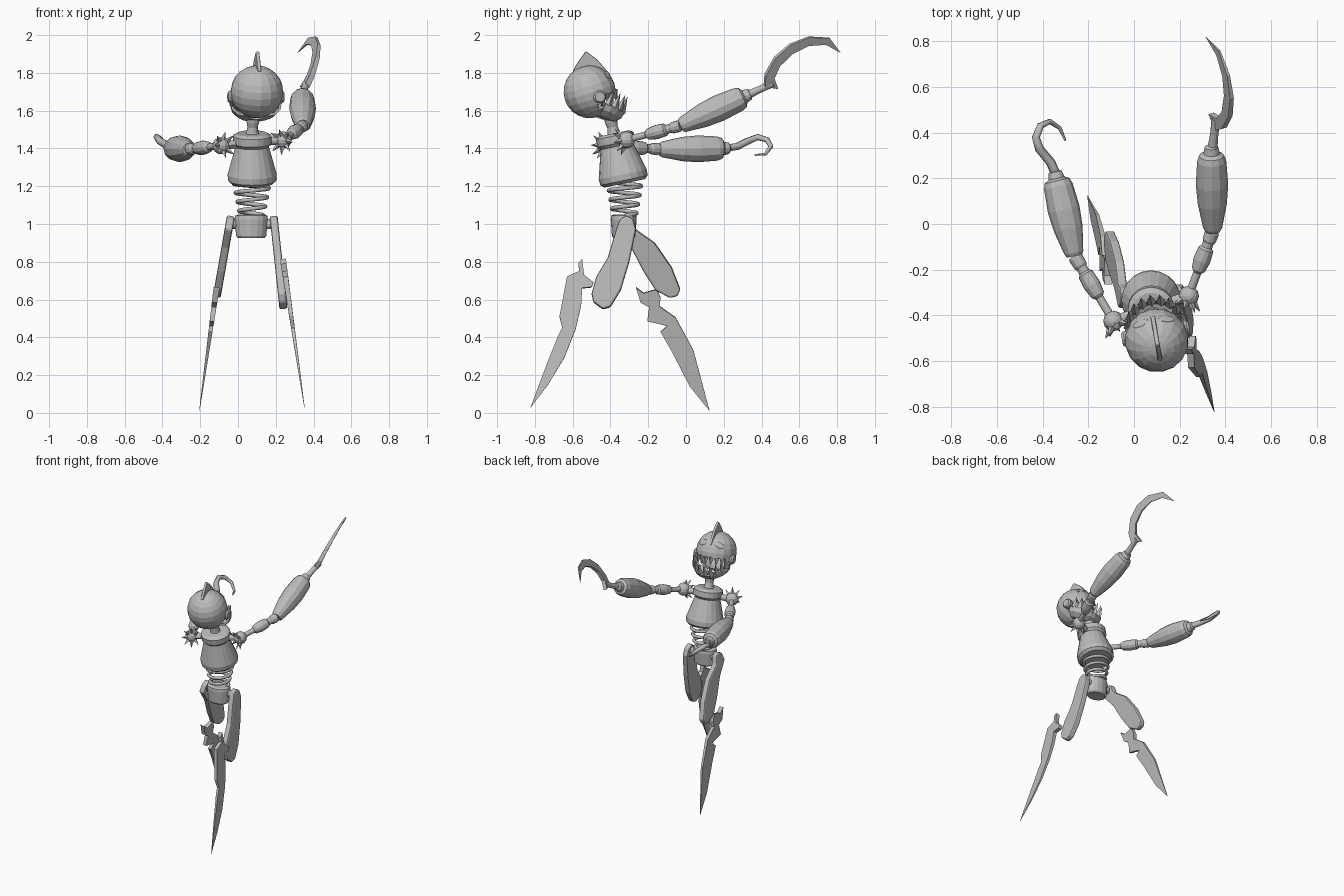
import bpy, bmesh
from math import sin, cos, pi, radians
from mathutils import Vector, Matrix

if "Cube" in bpy.data.objects:
    bpy.data.objects.remove(bpy.data.objects["Cube"])

GREY = (0.5, 0.5, 0.5, 1)
grey = bpy.data.materials.new("plain grey")
grey.use_nodes = True
grey.diffuse_color = GREY
grey.node_tree.nodes["Principled BSDF"].inputs["Base Color"].default_value = GREY


def finish(name, bm, matrix=None, shell=0, bevel=0, smooth=False):
    """Turn a bmesh into a named object, with optional shell thickness or bevel."""
    if not shell:
        bmesh.ops.recalc_face_normals(bm, faces=bm.faces)
    mesh = bpy.data.meshes.new(name)
    bm.to_mesh(mesh)
    bm.free()
    obj = bpy.data.objects.new(name, mesh)
    bpy.context.collection.objects.link(obj)
    mesh.materials.append(grey)
    if matrix:
        obj.matrix_world = matrix
    if shell:
        mod = obj.modifiers.new("shell", "SOLIDIFY")
        mod.thickness = shell
    if bevel:
        mod = obj.modifiers.new("bevel", "BEVEL")
        mod.width = bevel
        mod.segments = 2
    return obj


def add_lathe(bm, start, end, profile, sides, squash=1):
    """Turn (fraction, radius) pairs around the axis from start to end."""
    start, end = Vector(start), Vector(end)
    axis = end - start
    turn = axis.to_track_quat("Z", "Y").to_matrix()
    rings = []
    for t, r in profile:
        centre = start + axis * t
        rings.append([bm.verts.new(centre + turn @ Vector(
            (r * cos(2 * pi * i / sides), squash * r * sin(2 * pi * i / sides), 0)))
            for i in range(sides)])
    for low, high in zip(rings, rings[1:]):
        for i in range(sides):
            j = (i + 1) % sides
            bm.faces.new((low[i], low[j], high[j], high[i]))
    bm.faces.new(rings[0])
    bm.faces.new(rings[-1])


def lathe(name, start, end, profile, sides=12, squash=1):
    bm = bmesh.new()
    add_lathe(bm, start, end, profile, sides, squash)
    return finish(name, bm)


def plate(name, outline, plane, thick, tip=None, bevel=0):
    """Flat plate from a (y, z) outline lying on x = a + b*y + c*z, thinning to a tip."""
    a, b, c = plane
    normal = Vector((1, -b, -c)).normalized()
    far = max((Vector(p) - Vector(tip)).length for p in outline) if tip else 1
    bm = bmesh.new()
    sides = []
    for sign in (1, -1):
        row = []
        for y, z in outline:
            k = 0.06 + 0.94 * (Vector((y, z)) - Vector(tip)).length / far if tip else 1
            p = Vector((a + b * y + c * z, y, z))
            row.append(bm.verts.new(p + normal * sign * k * thick / 2))
        sides.append(row)
        bm.faces.new(row)
    n = len(outline)
    for i in range(n):
        j = (i + 1) % n
        bm.faces.new((sides[0][i], sides[0][j], sides[1][j], sides[1][i]))
    return finish(name, bm, bevel=bevel)


def wire(name, points, radius, taper=None, resolution=2):
    """Round bar through points."""
    curve = bpy.data.curves.new(name, "CURVE")
    curve.dimensions = "3D"
    curve.bevel_depth = radius
    curve.bevel_resolution = resolution
    curve.use_fill_caps = True
    spline = curve.splines.new("POLY")
    spline.points.add(len(points) - 1)
    for i, p in enumerate(points):
        spline.points[i].co = (*p, 1)
        spline.points[i].radius = taper(i / (len(points) - 1)) if taper else 1
    curve.materials.append(grey)
    obj = bpy.data.objects.new(name, curve)
    bpy.context.collection.objects.link(obj)
    return obj


# Head: sphere with the mouth cut away, tipped back and turned a little
head = Matrix.Translation((.1, -.51, 1.7)) @ Matrix.Rotation(radians(10), 4, "Z") \
    @ Matrix.Rotation(radians(18), 4, "X")
R = .14
bm = bmesh.new()
bmesh.ops.create_uvsphere(bm, u_segments=16, v_segments=12, radius=R)
mouth = [f for f in bm.faces
         if f.calc_center_median().y > .02 and f.calc_center_median().z < -.03]
bmesh.ops.delete(bm, geom=mouth, context="FACES")
finish("head", bm, head, shell=.012)


def teeth(name, count, radius, base, height, width, matrix):
    bm = bmesh.new()
    for i in range(count):
        a = radians(-80 + 160 * i / (count - 1))
        p = Vector((radius * sin(a), radius * cos(a), base))
        add_lathe(bm, p, p + Vector((0, 0, height)), [(0, width), (1, .001)], 4)
    finish(name, bm, matrix)


teeth("upper_teeth", 10, .125, -.03, -.06, .02, head)

# Open lower jaw: a half bowl
jaw = Matrix.Translation((.095, -.45, 1.64)) @ Matrix.Rotation(radians(10), 4, "Z") \
    @ Matrix.Rotation(radians(-22), 4, "X")
bm = bmesh.new()
rows = [[bm.verts.new((r * sin(k * pi / 10), r * cos(k * pi / 10), z)) for k in range(-5, 6)]
        for r, z in ((.125, 0), (.12, -.03), (.095, -.055), (.04, -.065))]
for top, low in zip(rows, rows[1:]):
    for i in range(10):
        bm.faces.new((top[i], low[i], low[i + 1], top[i + 1]))
finish("jaw", bm, jaw, shell=.012)
teeth("lower_teeth", 9, .12, -.005, .085, .022, jaw)

# Ears and eyes mirrored across the head
for side, label in ((1, "left"), (-1, "right")):
    lathe(label + "_ear", head @ Vector((side * .115, .02, -.035)),
          head @ Vector((side * .15, .02, -.035)), [(0, .034), (.7, .034), (1, .026)])
    bm = bmesh.new()
    bmesh.ops.create_uvsphere(bm, u_segments=10, v_segments=6, radius=1)
    spot = Vector((side * .42, .8, .43)).normalized()
    place = head @ Matrix.Translation(spot * R * .98) \
        @ spot.to_track_quat("Z", "Y").to_matrix().to_4x4() \
        @ Matrix.Rotation(side * radians(20), 4, "Z") @ Matrix.Diagonal((.042, .02, .006, 1))
    finish(label + "_eye", bm, place)

plate("head_fin", [(-.6, 1.81), (-.57, 1.86), (-.53, 1.915), (-.47, 1.87), (-.4, 1.79),
                   (-.45, 1.76), (-.55, 1.76)], (.013, -.17, 0), .02, bevel=.006)

# Body
lathe("neck", (.075, -.375, 1.45), (.08, -.405, 1.58),
      [(0, .045), (.3, .032), (.5, .028), (.7, .034), (1, .034)])
lathe("torso", (.075, -.325, 1.215), (.075, -.38, 1.48),
      [(0, .11), (.06, .128), (.18, .13), (.45, .11), (.74, .088), (.8, .102),
       (.95, .102), (1, .08)], 20)
TURNS, STEPS = 3.75, 90
wire("waist_spring", [(.073 + (.062 + .036 * t) * cos(2 * pi * TURNS * t),
                       -.325 + (.062 + .03 * t) * sin(2 * pi * TURNS * t),
                       1.045 + .18 * t)
                      for t in (i / STEPS for i in range(STEPS + 1))], .011)
lathe("pelvis", (.07, -.33, .925), (.07, -.33, 1.05),
      [(0, .07), (.1, .08), (.8, .088), (.95, .085), (1, .07)], 16, .78)
lathe("hip_axle", (-.05, -.32, 1), (.2, -.32, 1), [(0, .026), (1, .026)])

# Legs: rounded thigh plates and jagged blade shins
hip = [(-.37, .97), (-.35, 1.025), (-.315, 1.045), (-.28, 1.025), (-.265, .97)]
plate("left_thigh", hip + [(-.3, .8), (-.345, .65), (-.4, .56), (-.44, .548), (-.49, .585),
                           (-.5, .63), (-.475, .72), (-.415, .82)],
      (.299, 0, -.106), .042, bevel=.01)
plate("right_thigh", hip + [(-.165, .9), (-.075, .77), (-.03, .655), (-.045, .62), (-.085, .61),
                            (-.16, .65), (-.225, .75), (-.29, .875)],
      (-.22, 0, .175), .042, bevel=.01)
plate("left_blade_shin",
      [(-.55, .815), (-.57, .79), (-.565, .75), (-.63, .72), (-.67, .51), (-.655, .45),
       (-.68, .4), (-.74, .25), (-.825, .025), (-.73, .15), (-.645, .29), (-.585, .44),
       (-.555, .57), (-.55, .66), (-.5, .665), (-.49, .69), (-.54, .73)],
      (.356, 0, -.145), .032, tip=(-.825, .025))
plate("right_blade_shin",
      [(-.265, .665), (-.225, .635), (-.155, .655), (-.135, .61), (-.14, .565), (-.055, .505),
       (.04, .33), (.125, .01), (.02, .14), (-.075, .325), (-.135, .43), (-.1, .46),
       (-.155, .475), (-.205, .485), (-.195, .56), (-.24, .585)],
      (-.206, 0, .14), .032, tip=(.125, .01))

# Arms: spiked shoulder, beaded upper arm, barrel forearm
arms = {"left": ((.24, -.315, 1.445), (.345, -.03, 1.52), (.34, .31, 1.675)),
        "right": ((-.09, -.425, 1.415), (-.26, -.14, 1.395), (-.34, .2, 1.4))}
for label, (shoulder, elbow, wrist) in arms.items():
    shoulder, elbow, wrist = Vector(shoulder), Vector(elbow), Vector(wrist)
    out = (elbow - shoulder).normalized()
    turn = out.to_track_quat("Z", "Y").to_matrix()
    bm = bmesh.new()
    bmesh.ops.create_uvsphere(bm, u_segments=12, v_segments=8, radius=.045,
                              matrix=Matrix.Translation(shoulder))
    for i in range(8):
        a = 2 * pi * i / 8
        spike = turn @ Vector((cos(a), sin(a), -.7)).normalized()
        add_lathe(bm, shoulder + spike * .03, shoulder + spike * .085,
                  [(0, .018), (1, .001)], 4)
    finish(label + "_spiked_shoulder", bm)
    lathe(label + "_shoulder_link", (.075, -.37, 1.43), shoulder, [(0, .022), (1, .022)])
    lathe(label + "_upper_arm", shoulder, elbow,
          [(0, .018), (.36, .018), (.4, .03), (.55, .038), (.72, .034), (.75, .024),
           (.82, .024), (.85, .03), (.97, .032), (1, .026)])
    lathe(label + "_forearm", elbow, wrist,
          [(0, .034), (.04, .042), (.35, .064), (.6, .071), (.9, .064), (.97, .055), (1, .036),
           (1.08, .03), (1.1, .018)])

# Right hand hook
wire("right_hook", [(-.335, .2, 1.4), (-.365, .27, 1.41), (-.415, .33, 1.44), (-.43, .38, 1.46),
                    (-.41, .43, 1.445), (-.37, .45, 1.41), (-.325, .42, 1.37),
                    (-.3, .365, 1.365)], .021, lambda t: 1 - .8 * t ** 2, 1)

# Left hand sickle
lathe("left_sickle_rod", (.34, .3, 1.67), (.36, .46, 1.745), [(0, .024), (.6, .018), (1, .02)])
plate("left_sickle", [(.415, 1.73), (.42, 1.79), (.47, 1.88), (.55, 1.95), (.65, 1.99), (.76, 1.985),
                      (.82, 1.905), (.74, 1.95), (.65, 1.945), (.565, 1.905), (.495, 1.84),
                      (.465, 1.775), (.485, 1.72)],
      (-.346, -.342, .494), .03, tip=(.82, 1.905))
